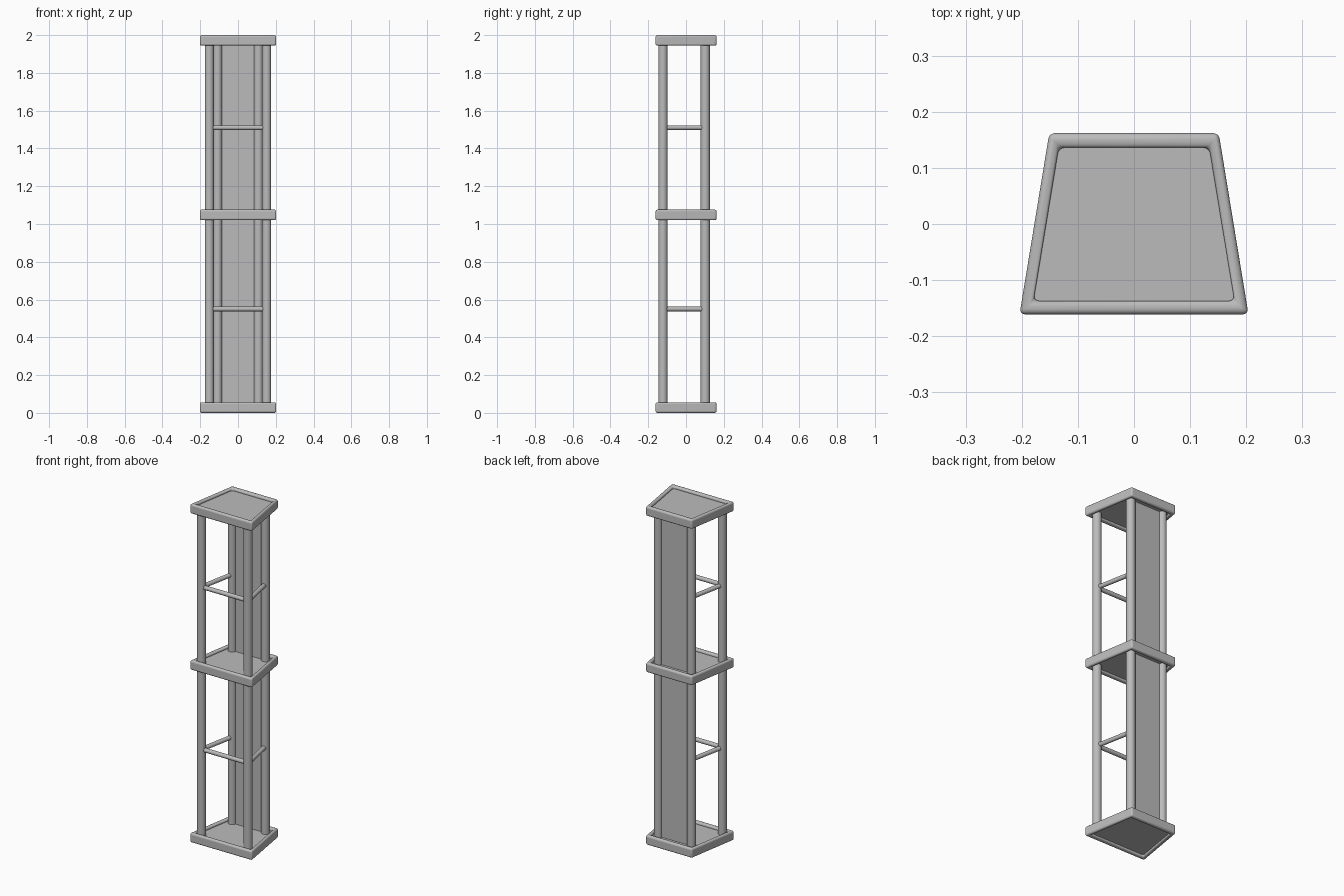
import bpy, bmesh
from mathutils import Vector
from math import radians

if "Cube" in bpy.data.objects:
    bpy.data.objects.remove(bpy.data.objects["Cube"])

grey = bpy.data.materials.new("plain_grey")
grey.use_nodes = True
colour = (0.5, 0.5, 0.5, 1)
grey.diffuse_color = colour
grey.node_tree.nodes["Principled BSDF"].inputs["Base Color"].default_value = colour


def add_object(name, bm):
    mesh = bpy.data.meshes.new(name)
    bmesh.ops.recalc_face_normals(bm, faces=bm.faces)
    bm.to_mesh(mesh)
    bm.free()
    mesh.materials.append(grey)
    ob = bpy.data.objects.new(name, mesh)
    bpy.context.collection.objects.link(ob)
    return ob


def smooth(ob, angle=40):
    bpy.ops.object.select_all(action="DESELECT")
    ob.select_set(True)
    bpy.context.view_layer.objects.active = ob
    bpy.ops.object.shade_smooth_by_angle(angle=radians(angle))


def trapezoid(front_x, back_x, front_y, back_y):
    return [(-front_x, front_y), (front_x, front_y), (back_x, back_y), (-back_x, back_y)]


OUTER = trapezoid(0.204, 0.151, -0.161, 0.162)
INNER = trapezoid(0.179, 0.134, -0.137, 0.136)
MIDDLE = trapezoid(0.191, 0.143, -0.149, 0.149)
HEIGHT = 0.056


def rim(name, z):
    # closed frame with rounded edges
    bm = bmesh.new()
    rings = [[bm.verts.new((x, y, h)) for x, y in loop]
             for loop, h in ((OUTER, z), (OUTER, z + HEIGHT), (INNER, z + HEIGHT), (INNER, z))]
    for k in range(4):
        a, b = rings[k], rings[(k + 1) % 4]
        for i in range(4):
            j = (i + 1) % 4
            bm.faces.new((a[i], a[j], b[j], b[i]))
    ob = add_object(name, bm)
    bevel = ob.modifiers.new("rounding", "BEVEL")
    bevel.width = 0.01
    bevel.segments = 5
    bevel.limit_method = "ANGLE"
    smooth(ob, 60)


def shelf(name, z):
    # thin board held inside the rim
    bm = bmesh.new()
    face = bm.faces.new([bm.verts.new((x, y, z)) for x, y in MIDDLE])
    top = bmesh.ops.extrude_face_region(bm, geom=[face])["geom"]
    verts = [v for v in top if isinstance(v, bmesh.types.BMVert)]
    bmesh.ops.translate(bm, verts=verts, vec=(0, 0, 0.026))
    add_object(name, bm)


def rod(name, start, end, radius, sides=24):
    start, end = Vector(start), Vector(end)
    axis = end - start
    bm = bmesh.new()
    bmesh.ops.create_cone(bm, cap_ends=True, segments=sides, radius1=radius,
                          radius2=radius, depth=axis.length)
    ob = add_object(name, bm)
    ob.location = (start + end) / 2
    ob.rotation_mode = "QUATERNION"
    ob.rotation_quaternion = axis.to_track_quat("Z", "Y")
    smooth(ob)


# three framed shelves
for level, z in (("bottom", 0), ("middle", 1.02), ("top", 2 - HEIGHT)):
    rim(level + "_rim", z)
    shelf(level + "_shelf", z + 0.015)

# corner posts
FRONT, BACK = Vector((0.152, -0.122, 0)), Vector((0.108, 0.102, 0))
MIRROR = Vector((-1, 1, 1))
for side, flip in (("left", Vector((1, 1, 1))), ("right", MIRROR)):
    for place, p in (("front", FRONT), ("back", BACK)):
        base = p * flip
        rod(f"{place}_{side}_post", base + Vector((0, 0, 0.03)),
            base + Vector((0, 0, 1.97)), 0.024)

# guard rails on the front and both sides of each tier
for tier, z in (("lower", 0.55), ("upper", 1.51)):
    up = Vector((0, 0, z))
    rod(tier + "_front_rail", FRONT + up, FRONT * MIRROR + up, 0.0125, 16)
    rod(tier + "_left_rail", FRONT + up, BACK + up, 0.0125, 16)
    rod(tier + "_right_rail", FRONT * MIRROR + up, BACK * MIRROR + up, 0.0125, 16)

# back panel between the rear posts
bm = bmesh.new()
bmesh.ops.create_cube(bm, size=1)
bmesh.ops.scale(bm, verts=bm.verts, vec=(2 * BACK.x, 0.008, 1.94))
bmesh.ops.translate(bm, verts=bm.verts, vec=(0, BACK.y, 1))
add_object("back_panel", bm)
